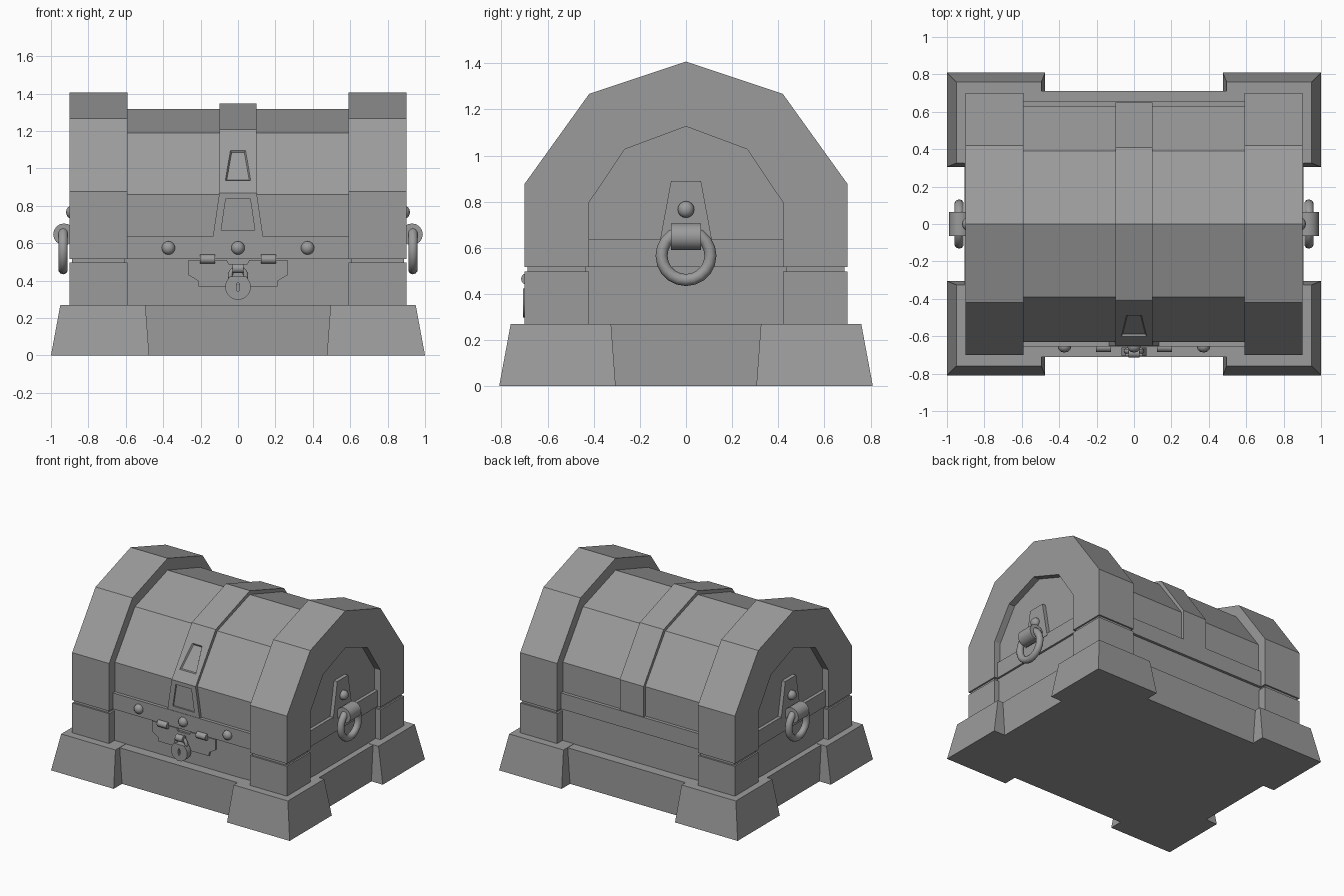
import bpy, bmesh, math

if "Cube" in bpy.data.objects:
    bpy.data.objects.remove(bpy.data.objects["Cube"])

# One dark grey for the whole chest
grey = bpy.data.materials.new("dark_grey")
grey.diffuse_color = (.33, .33, .33, 1)
grey.use_nodes = True
grey.node_tree.nodes["Principled BSDF"].inputs["Base Color"].default_value = grey.diffuse_color


def finish(ob, mirror="", smooth=False):
    """Apply transforms, then colour, shade and mirror about the world origin."""
    bpy.ops.object.select_all(action='DESELECT')
    ob.select_set(True)
    bpy.context.view_layer.objects.active = ob
    bpy.ops.object.transform_apply(location=True, rotation=True, scale=True)
    ob.data.materials.append(grey)
    if smooth:
        bpy.ops.object.shade_smooth_by_angle(angle=math.radians(40))
    if mirror:
        m = ob.modifiers.new("mirror", 'MIRROR')
        m.use_axis = ("x" in mirror, "y" in mirror, False)
        m.use_mirror_merge = False
    return ob


def prism(name, pts, axis, a, b, mirror="", end=None, shear=None, smooth=False):
    """Extrude a profile from a to b: (y,z) along x, or (x,z) along y; end is an optional end profile."""
    bm = bmesh.new()
    put = (lambda p, t: (t, p[0], p[1])) if axis == "x" else (lambda p, t: (p[0], t, p[1]))
    lo = [bm.verts.new(put(p, a)) for p in pts]
    hi = [bm.verts.new(put(p, b)) for p in (end or pts)]
    bm.faces.new(lo)
    bm.faces.new(hi[::-1])
    n = len(pts)
    for i in range(n):
        bm.faces.new((lo[i], hi[i], hi[(i + 1) % n], lo[(i + 1) % n]))
    if shear:
        for v in bm.verts:
            v.co.y += shear[0] * (v.co.z - shear[1])
    bmesh.ops.recalc_face_normals(bm, faces=bm.faces)
    me = bpy.data.meshes.new(name)
    bm.to_mesh(me)
    bm.free()
    ob = bpy.data.objects.new(name, me)
    bpy.context.collection.objects.link(ob)
    return finish(ob, mirror, smooth)


def rect(x0, x1, z0, z1):
    return [(x0, z0), (x1, z0), (x1, z1), (x0, z1)]


def box(name, x0, x1, y0, y1, z0, z1, mirror=""):
    return prism(name, rect(y0, y1, z0, z1), "x", x0, x1, mirror)


def trapezoid(bottom, z0, top, z1):
    return [(-bottom, z0), (bottom, z0), (top, z1), (-top, z1)]


def arch(half):
    """Mirror the right half of an arch; the last point is the apex."""
    return half + [(-y, z) for y, z in half[-2::-1]]


def ball(name, loc, r, scale, mirror=""):
    bpy.ops.mesh.primitive_uv_sphere_add(segments=12, ring_count=8, radius=r, location=loc)
    ob = bpy.context.object
    ob.name, ob.scale = name, scale
    return finish(ob, mirror, True)


def rod(name, loc, r, length, rot, mirror=""):
    bpy.ops.mesh.primitive_cylinder_add(vertices=16, radius=r, depth=length, location=loc, rotation=rot)
    ob = bpy.context.object
    ob.name = name
    return finish(ob, mirror, True)


def ring(name, loc, major, minor, rot, mirror=""):
    bpy.ops.mesh.primitive_torus_add(major_segments=20, minor_segments=10, major_radius=major,
                                     minor_radius=minor, location=loc, rotation=rot)
    ob = bpy.context.object
    ob.name = name
    return finish(ob, mirror, True)


def carve(ob, cutter):
    m = ob.modifiers.new("recess", 'BOOLEAN')
    m.object, m.operation, m.solver = cutter, 'DIFFERENCE', 'EXACT'
    cutter.hide_render = True
    cutter.hide_set(True)


ALONG_X = (0, math.pi / 2, 0)
ALONG_Y = (math.pi / 2, 0, 0)

# Plinth and its four flared corner feet
box("plinth", -.905, .905, -.71, .71, 0, .268)
foot = box("corner_foot", .475, 1, .305, .81, 0, .27, "xy")
for v in foot.data.vertices:
    if v.co.z > .1:
        v.co.x = .495 if v.co.x < .7 else .95
        v.co.y = .325 if v.co.y < .5 else .76

# Chest body and lid between the end bands
box("lower_body", -.86, .86, -.635, .635, .2, .53)
prism("lid_panels", arch([(.63, .5), (.63, .86), (.39, 1.19), (0, 1.317)]), "x", -.85, .85)
box("lid_rim", -.875, .875, -.655, .655, .516, .637)

# End bands: lower posts, groove filler and upper arch with open middle
box("band_post", .59, .9, .42, .70, .25, .496, "xy")
box("band_groove", .605, .888, .435, .688, .45, .56, "xy")
outer = arch([(.70, .516), (.70, .877), (.42, 1.267), (0, 1.407)])
inner = arch([(.42, .516), (.42, .797), (.265, 1.027), (0, 1.126)])
prism("band_arch", outer + inner[::-1], "x", .59, .9, "x")

# Central strap with flared front tab and two recessed panels
strap = prism("lid_strap", arch([(.65, .62), (.65, .868), (.41, 1.208), (0, 1.346)]), "x", -.1, .1)
carve(strap, prism("upper_recess_cutter", trapezoid(.07, .935, .042, 1.10), "y", -.654, -.636,
                   end=trapezoid(.06, .937, .034, 1.085), shear=(.708, .868)))
tab = prism("strap_tab", trapezoid(.135, .63, .1, .868), "y", -.652, -.60)
low_cut = prism("lower_recess_cutter", trapezoid(.09, .67, .065, .84), "y", -.75, -.64)
carve(tab, low_cut)
carve(strap, low_cut)

# Lock plate, hinge barrels and rivets on the front
half = [(0, .37), (.21, .37), (.215, .40), (.235, .412), (.265, .43), (.265, .51), (.06, .51), (.05, .49), (0, .49)]
prism("lock_plate", half + [(-x, z) for x, z in half[-2:0:-1]], "y", -.65, -.60)
rod("hinge_barrel", (.163, -.66, .515), .024, .08, ALONG_X, "x")
ball("front_rivet", (.372, -.655, .575), .036, (1, .9, 1), "x")
ball("middle_rivet", (0, -.655, .575), .036, (1, .9, 1))

# Padlock hanging from a staple
rod("lock_staple", (0, -.69, .465), .025, .06, ALONG_X)
ring("padlock_shackle", (0, -.68, .425), .042, .013, ALONG_Y)
body = [(.068 * math.cos(a), .366 + .068 * math.sin(a))
        for a in (math.radians(150 + 15 * i) for i in range(17))]
body = body + [(.045, .423), (-.045, .423)]
padlock = prism("padlock_body", body, "y", -.706, -.66, smooth=True)
hole = [(.009 * math.cos(i * math.pi / 5), .366 + .026 * math.sin(i * math.pi / 5)) for i in range(10)]
carve(padlock, prism("keyhole_cutter", hole, "y", -.75, -.69))

# Side handles: plate, rivet, barrel and drop ring
prism("handle_plate", trapezoid(.115, .62, .065, .89), "x", .84, .878, "x")
ball("handle_rivet", (.887, 0, .766), .036, (.9, 1, 1), "x")
rod("handle_barrel", (.93, 0, .648), .058, .13, ALONG_Y, "x")
ring("handle_ring", (.935, 0, .566), .106, .026, ALONG_X, "x")
